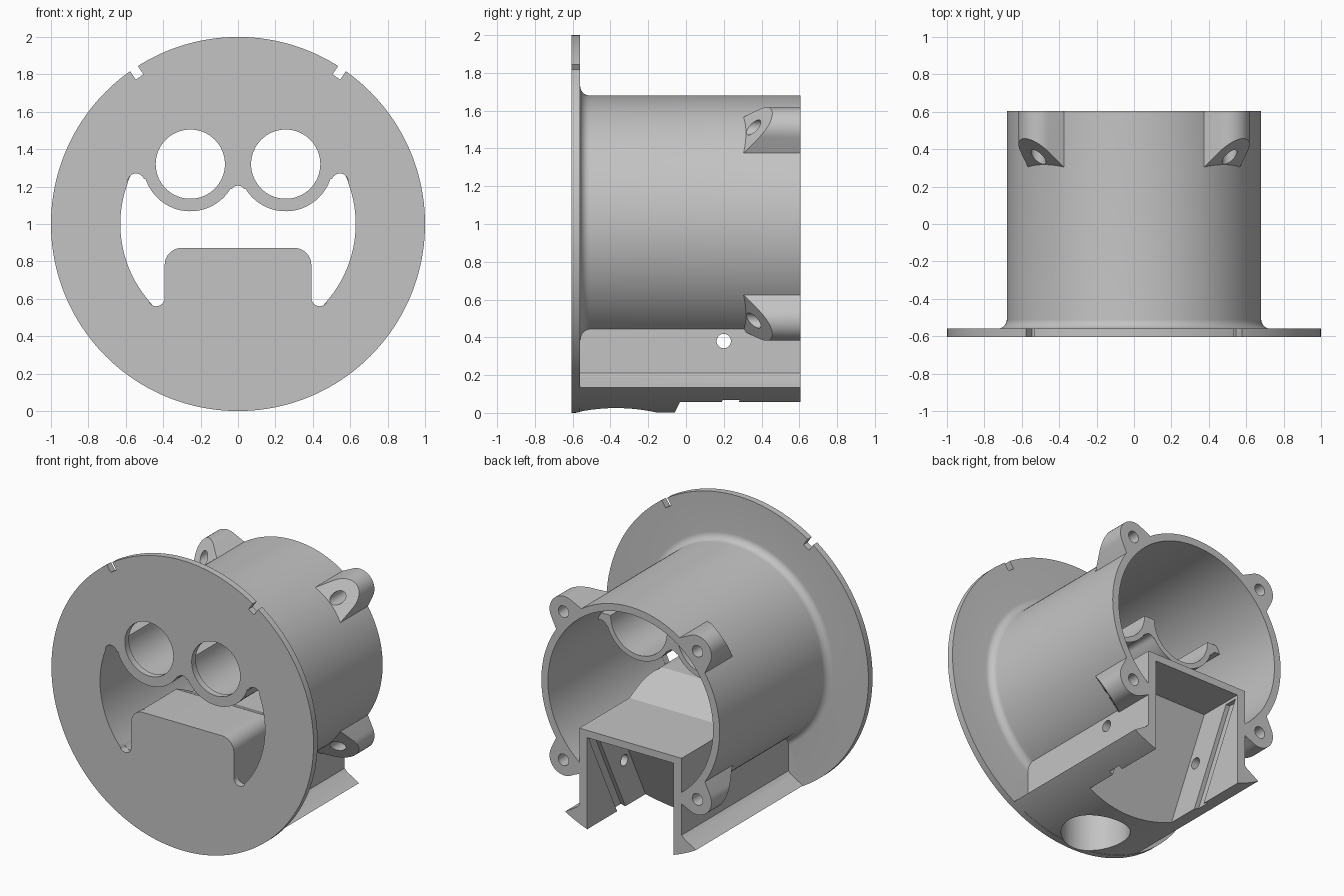
import bpy, bmesh
from math import sin, cos, radians, sqrt
from mathutils import Vector

cube = bpy.data.objects.get("Cube")
if cube:
    bpy.data.objects.remove(cube, do_unlink=True)

grey = bpy.data.materials.new("light_grey")
grey.use_nodes = True
grey.diffuse_color = (0.55, 0.55, 0.55, 1)
grey.node_tree.nodes["Principled BSDF"].inputs["Base Color"].default_value = (0.55, 0.55, 0.55, 1)


def arc(cx, cy, r, a0, a1, n=12):
    """Points on an arc, angles in degrees."""
    angles = [radians(a0 + (a1 - a0) * i / n) for i in range(n + 1)]
    return [(cx + r * cos(a), cy + r * sin(a)) for a in angles]


def mirrored(half):
    """Close a right-hand outline with its mirror image."""
    return half + [(-x, z) for x, z in reversed(half) if abs(x) > 1e-4]


def circle(cx, cy, r, n=64):
    return arc(cx, cy, r, 0, 360, n)[:-1]


def finish(name, bm):
    bmesh.ops.recalc_face_normals(bm, faces=bm.faces)
    mesh = bpy.data.meshes.new(name)
    bm.to_mesh(mesh)
    bm.free()
    mesh.materials.append(grey)
    obj = bpy.data.objects.new(name, mesh)
    bpy.context.collection.objects.link(obj)
    return obj


def skin(name, loops):
    """Capped solid through a row of matching loops."""
    bm = bmesh.new()
    rings = [[bm.verts.new(p) for p in loop] for loop in loops]
    bm.faces.new(rings[0])
    bm.faces.new(rings[-1])
    for a, b in zip(rings, rings[1:]):
        for i in range(len(a)):
            j = (i + 1) % len(a)
            bm.faces.new((a[i], a[j], b[j], b[i]))
    return finish(name, bm)


def prism_y(name, pts, y0, y1):
    return skin(name, [[(x, y, z) for x, z in pts] for y in (y0, y1)])


def prism_x(name, pts, x0, x1):
    return skin(name, [[(x, y, z) for y, z in pts] for x in (x0, x1)])


def prism_z(name, pts, z0, z1):
    return skin(name, [[(x, y, z) for x, y in pts] for z in (z0, z1)])


def volume(mesh):
    bm = bmesh.new()
    bm.from_mesh(mesh)
    result = bm.calc_volume(signed=True)
    bm.free()
    return result


def combine(target, other, operation):
    """Apply a boolean, taking the first solver whose volume change is sound."""
    before, tool = volume(target.data), volume(other.data)
    sign = 1 if operation == "UNION" else -1
    for solver in ("MANIFOLD", "EXACT"):
        mod = target.modifiers.new(operation, "BOOLEAN")
        mod.operation = operation
        mod.solver = solver
        mod.use_hole_tolerant = True
        mod.object = other
        evaluated = target.evaluated_get(bpy.context.evaluated_depsgraph_get())
        mesh = bpy.data.meshes.new_from_object(evaluated)
        target.modifiers.remove(mod)
        change = sign * (volume(mesh) - before)
        if 1e-7 < change < tool * 1.01:
            target.data = mesh
            break
    bpy.data.objects.remove(other, do_unlink=True)


def cut(target, other):
    combine(target, other, "DIFFERENCE")


def join(target, other):
    combine(target, other, "UNION")


FRONT, PLATE, REAR = -0.605, -0.56, 0.605

# Face plate and barrel turned as one profile with a fillet
profile = [(1, FRONT), (1, PLATE)] + arc(0.73, -0.51, 0.05, 270, 180, 8) + [(0.68, REAR)]
body = skin("housing", [[(x, y, z) for x, z in circle(0, 1, r, 160)] for r, y in profile])
cut(body, prism_y("barrel_bore", circle(0, 1, 0.63, 160), PLATE, 0.8))

# Mounting foot with flared edges and a raised inner hump
half = [(0, 0.87)] + arc(0.3, 0.78, 0.09, 90, 0)
half += [(0.39, 0.21), (0.41, 0.19)]
half += arc(0, 1, 0.998, 300, 270, 20)
foot = prism_y("foot", mirrored(half), -0.58, REAR)
roof = [(-0.2, 0.9), (-0.2, 0.87), (0.06, 0.74), (0.8, 0.74), (0.8, 0.9)]
cut(foot, prism_x("roof_cut", roof, -0.6, 0.6))
join(body, foot)

# Four screw ears with sloping front faces
for sx in (-1, 1):
    for sz in (-1, 1):
        outline = [(0.64, -0.145)] + arc(0.715, 0, 0.112, -70, 70, 16) + [(0.64, 0.145)]
        front, back = [], []
        for u, v in outline:
            x = sx * (u - v) / sqrt(2)
            z = 1 + sz * (u + v) / sqrt(2)
            front.append((x, 0.46 + (u - 0.83) * 0.95, z))
            back.append((x, REAR, z))
        join(body, skin("ear", [front, back]))
        hole = circle(sx * 0.511, 1 + sz * 0.511, 0.04, 24)
        cut(body, prism_y("ear_hole", hole, 0.25, 0.8))

# Scalloped edge shared by the eye cradle and the mouth
scallop = arc(0, 1.165, 0.04, 90, 31, 6)
scallop += arc(0.255, 1.32, 0.252, 211, 342, 28)

# Open-topped cradle behind the eyes, with a stepped bore
half = scallop + arc(0.545, 1.225, 0.045, 162, 90, 6) + [(0.59, 1.27), (0.56, 1.32), (0, 1.32)]
cradle = mirrored([(x, z + 0.002) for x, z in half])
join(body, prism_y("eye_cradle", cradle, -0.58, 0.15))
for s in (-1, 1):
    cut(body, prism_y("eye_bore", circle(s * 0.255, 1.32, 0.215), PLATE, 0.3))
    cut(body, prism_y("eye_hole", circle(s * 0.255, 1.32, 0.185), -0.8, -0.5))

# Mouth opening through the plate
half = scallop + arc(0.545, 1.225, 0.045, 162, 22, 12)
half += arc(0, 1, 0.629, 21, -41, 28)
half += arc(0.437, 0.605, 0.045, -42, -180, 12)
half += arc(0.302, 0.782, 0.09, 0, 90, 10) + [(0, 0.872)]
cut(body, prism_y("mouth", mirrored(half), -0.8, PLATE + 0.002))

# Two small rim notches
for s in (-1, 1):
    radial = Vector((s * sin(radians(33.8)), cos(radians(33.8))))
    side = Vector((radial.y, -radial.x))
    corners = [(0.945, -0.025), (0.945, 0.025), (1.1, 0.025), (1.1, -0.025)]
    pts = [tuple(Vector((0, 1)) + radial * u + side * v) for u, v in corners]
    cut(body, prism_y("notch", pts, -0.8, -0.5))

# Slanted pocket in the foot, open to the rear and below
pocket = [(-0.11, -0.1), (0.285, 0.69), (0.8, 0.69), (0.8, -0.1)]
cut(body, prism_x("pocket", pocket, -0.33, 0.33))
groove = [(0.11, -0.1), (0.495, 0.67), (0.585, 0.67), (0.2, -0.1)]
cut(body, prism_x("groove", groove, -0.36, 0.36))

# Cross pin hole and round recess underneath
cut(body, prism_x("pin_hole", circle(0.2, 0.38, 0.038, 24), -0.6, 0.6))
cut(body, prism_z("recess", circle(0, -0.37, 0.215, 64), -0.2, 0.4))

# Smooth the round faces, keep the edges crisp
bpy.ops.object.select_all(action="DESELECT")
body.select_set(True)
bpy.context.view_layer.objects.active = body
bpy.ops.object.shade_smooth_by_angle(angle=radians(25))
